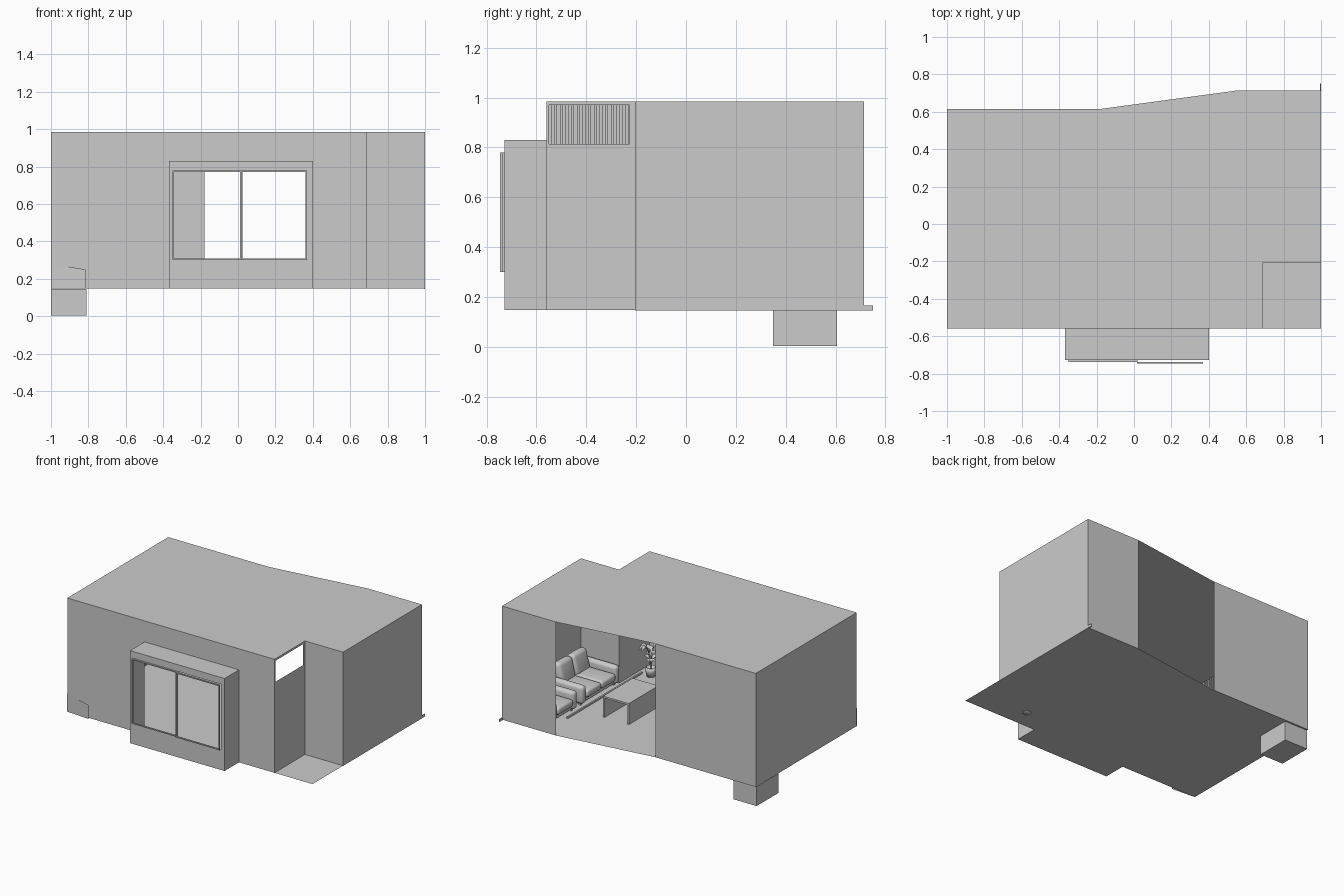
import bpy, math, random
from mathutils import Vector

if "Cube" in bpy.data.objects:
    bpy.data.objects.remove(bpy.data.objects["Cube"])

random.seed(4)
F, C = 0.148, 0.985          # floor and ceiling heights


def mesh(name, verts, faces, smooth=False):
    me = bpy.data.meshes.new(name)
    me.from_pydata([tuple(v) for v in verts], [], faces)
    me.update()
    ob = bpy.data.objects.new(name, me)
    bpy.context.collection.objects.link(ob)
    if smooth:
        for p in me.polygons:
            p.use_smooth = True
    return ob


def wall(name, a, b, z0=F, z1=C):
    """Upright panel between two plan points."""
    return mesh(name, [(*a, z0), (*b, z0), (*b, z1), (*a, z1)], [(0, 1, 2, 3)])


def holed_wall(name, a, b, hole, z0=F, z1=C):
    """Upright panel with a rectangular opening (u0, u1, z0, z1), u in 0..1."""
    a, b = Vector(a), Vector(b)
    u0, u1, h0, h1 = hole
    uv = [(0, z0), (1, z0), (1, z1), (0, z1), (u0, h0), (u1, h0), (u1, h1), (u0, h1)]
    verts = [(*a.lerp(b, u), z) for u, z in uv]
    return mesh(name, verts, [(i, (i + 1) % 4, (i + 1) % 4 + 4, i + 4) for i in range(4)])


def box(name, x0, x1, y0, y1, z0, z1, bevel=0.0, seg=3):
    v = [(x, y, z) for z in (z0, z1) for x, y in ((x0, y0), (x1, y0), (x1, y1), (x0, y1))]
    f = [(3, 2, 1, 0), (4, 5, 6, 7)] + [(i, (i + 1) % 4, (i + 1) % 4 + 4, i + 4) for i in range(4)]
    ob = mesh(name, v, f, bevel > 0)
    if bevel:
        m = ob.modifiers.new("round", 'BEVEL')
        m.width, m.segments = bevel, seg
        m.limit_method = 'NONE'
    return ob


# Floor and roof slabs (single sheets)
back = [(1, 0.715), (0.56, 0.715), (-0.18, 0.615), (-1, 0.615)]
floor_plan = [(-1, -0.56), (1, -0.56)] + back
roof_plan = [(-1, -0.56), (0.69, -0.56), (0.69, -0.205), (1, -0.205)] + back
mesh("floor", [(x, y, F) for x, y in floor_plan], [tuple(range(len(floor_plan)))[::-1]])
mesh("roof", [(x, y, C) for x, y in roof_plan], [tuple(range(len(roof_plan)))])

# Outer walls, the slanted back section stays open
wall("back_wall_right", back[0], back[1])
wall("back_wall_left", back[2], back[3])
wall("left_wall", (-1, 0.615), (-1, -0.56))
wall("right_wall", (1, -0.205), (1, 0.715))
wall("porch_back_wall", (0.69, -0.205), (1, -0.205))
holed_wall("porch_side_wall", (0.69, -0.56), (0.69, -0.205), (0.03, 0.94, 0.815, 0.97))
wall("front_wall_left", (-1, -0.56), (-0.37, -0.56))
wall("front_wall_right", (0.40, -0.56), (0.69, -0.56))
wall("front_wall_top", (-0.37, -0.56), (0.40, -0.56), 0.83, C)

# Bay window surround
BY, BT = -0.728, 0.83
holed_wall("bay_front", (-0.37, BY), (0.40, BY), (0.026, 0.961, 0.30, 0.78), F, BT)
wall("bay_left", (-0.37, -0.56), (-0.37, BY), F, BT)
wall("bay_right", (0.40, BY), (0.40, -0.56), F, BT)
for n, z in (("bay_bottom", F), ("bay_top", BT)):
    mesh(n, [(-0.37, BY, z), (0.40, BY, z), (0.40, -0.56, z), (-0.37, -0.56, z)], [(0, 1, 2, 3)])


# Two sliding sashes
def sash(name, x0, x1, y0, y1, z0=0.30, z1=0.78, t=0.008):
    box(name + "_sill", x0, x1, y0, y1, z0, z0 + t)
    box(name + "_head", x0, x1, y0, y1, z1 - t, z1)
    box(name + "_stile_left", x0, x0 + t, y0, y1, z0 + t, z1 - t)
    box(name + "_stile_right", x1 - t, x1, y0, y1, z0 + t, z1 - t)


sash("left_sash", -0.35, 0.02, -0.738, -0.728)
sash("right_sash", 0.015, 0.37, -0.747, -0.737)

# Base box, skirting strip and small front flap
box("base_box", -1, -0.81, 0.35, 0.605, 0.003, F - 0.002)
box("skirting_strip", 0.994, 1.0, -0.205, 0.75, 0.146, 0.165)
mesh("front_flap", [(-1, -0.561, F), (-0.815, -0.575, F), (-0.815, -0.575, 0.25), (-1, -0.561, 0.28)],
     [(0, 1, 2, 3)])
box("floor_trim", 0.648, 0.66, -0.42, 0.45, F, 0.16)

# Vertical slats on the inside of the left wall
for i in range(51):
    y = -0.552 + i * 0.0228
    box("wall_slat", -0.997, -0.985, y, y + 0.012, F + 0.002, C - 0.005)


# Sofas facing the left wall
def sofa(name, y0, y1, seats, x0=0.67, x1=0.975):
    arm = 0.055
    box(name + "_base", x0 + 0.02, x1, y0 + 0.01, y1 - 0.01, F + 0.012, 0.205, 0.012)
    for tag, a in (("near", y1 - arm), ("far", y0)):
        box(name + "_arm_" + tag, x0, x1 - 0.02, a, a + arm, F + 0.015, 0.295, 0.024, 4)
    w = (y1 - y0 - 2 * arm) / seats
    for i in range(seats):
        a = y0 + arm + i * w
        box(name + "_seat", x0 - 0.005, x1 - 0.07, a, a + w, 0.195, 0.25, 0.02, 4)
        cushion = box(name + "_back_cushion", -0.035, 0.035, a, a + w, -0.01, 0.15, 0.03, 4)
        cushion.location = (x1 - 0.075, 0, 0.235)
        cushion.rotation_euler.y = math.radians(14)
    for i in range(4):
        fx, fy = (x0 + 0.04, x1 - 0.04)[i % 2], (y0 + 0.03, y1 - 0.03)[i // 2]
        box(name + "_foot", fx - 0.01, fx + 0.01, fy - 0.01, fy + 0.01, F, F + 0.02)


sofa("long_sofa", -0.195, 0.25, 2)
sofa("armchair", 0.30, 0.59, 1)

# Waterfall coffee table
box("table_top", 0.26, 0.47, -0.05, 0.295, 0.29, 0.303)
box("table_side_left", 0.26, 0.272, -0.05, 0.295, F, 0.29)
box("table_side_right", 0.458, 0.47, -0.05, 0.295, F, 0.29)

# Potted plant in the corner by the porch wall
PX, PY = 0.58, -0.42
rings = [(0.028, F), (0.038, 0.19), (0.034, 0.215), (0.029, 0.215), (0.029, 0.20)]
n = 16
pv = [(PX + r * math.cos(2 * math.pi * k / n), PY + r * math.sin(2 * math.pi * k / n), z)
      for r, z in rings for k in range(n)]
pf = [(j * n + k, j * n + (k + 1) % n, (j + 1) * n + (k + 1) % n, (j + 1) * n + k)
      for j in range(len(rings) - 1) for k in range(n)]
mesh("plant_pot", pv, pf + [tuple(range(n))[::-1], tuple(range(4 * n, 5 * n))], True)
for i in range(16):
    ang = i * 2.4
    out = Vector((math.cos(ang), math.sin(ang), 0))
    side = Vector((-out.y, out.x, 0))
    reach, rise = random.uniform(0.05, 0.09), random.uniform(0.08, 0.20)
    lv = []
    for k in range(9):
        t = k / 8
        w = 0.002 if t < 0.4 else 0.002 + 0.018 * math.sin(math.pi * (t - 0.4) / 0.6)
        p = Vector((PX, PY, 0.20)) + out * reach * t ** 1.5
        p.z += rise * math.sin(t * 2.1)
        lv += [p - side * w, p + Vector((0, 0, -w * 0.3)), p + side * w]
    lf = [(3 * k + c, 3 * k + c + 1, 3 * k + c + 4, 3 * k + c + 3) for k in range(8) for c in (0, 1)]
    mesh("plant_leaf", lv, lf, True)
